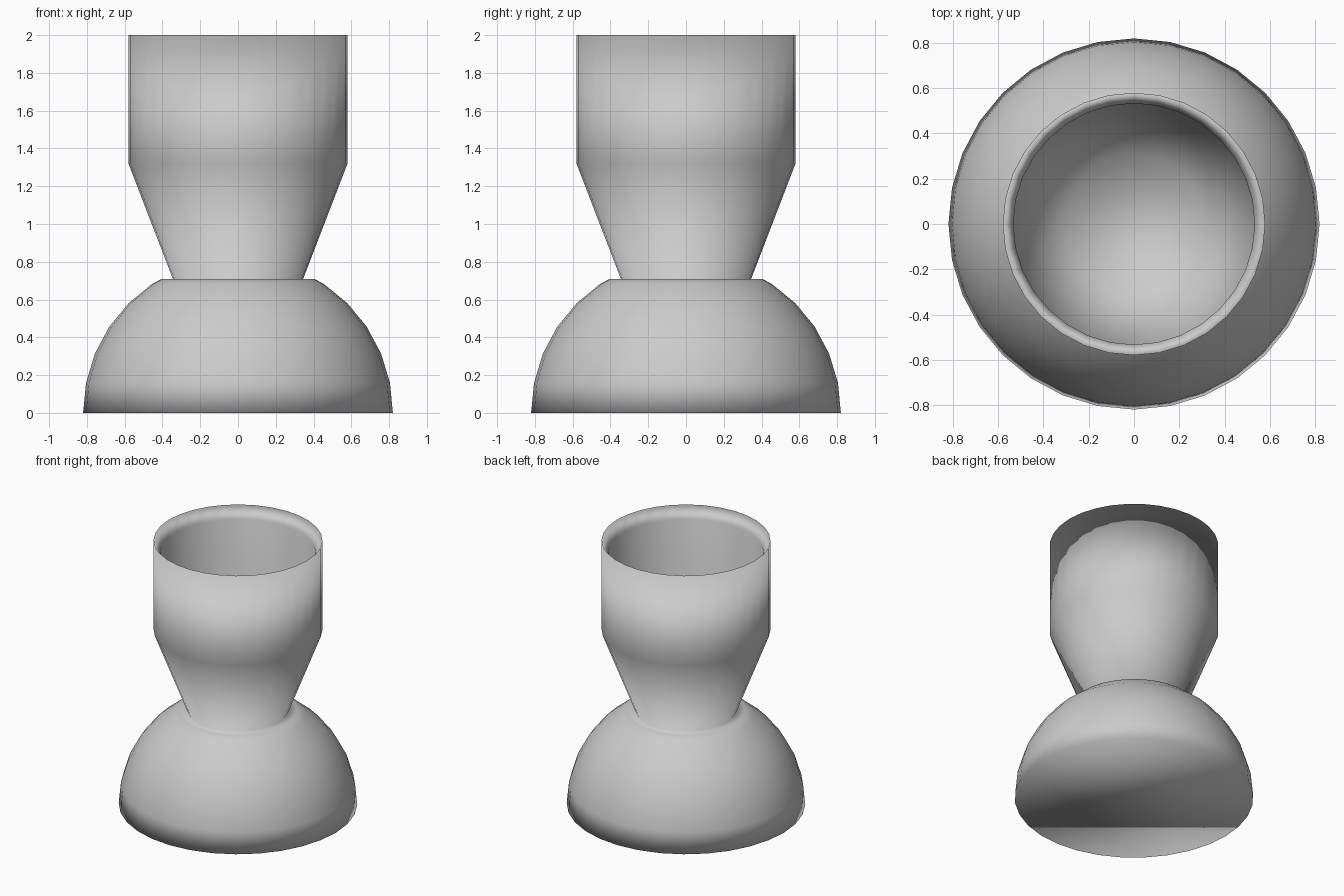
import bpy, bmesh
from math import sin, cos, pi

if "Cube" in bpy.data.objects:
    bpy.data.objects.remove(bpy.data.objects["Cube"])

SIDES = 32
R = 0.82


def lathe(name, profile):
    """Revolve (radius, z) points around z and close both ends with flat caps."""
    bm = bmesh.new()
    rings = []
    for r, z in profile:
        rings.append([bm.verts.new((r * cos(2 * pi * i / SIDES), r * sin(2 * pi * i / SIDES), z))
                      for i in range(SIDES)])
    for low, high in zip(rings, rings[1:]):
        for i in range(SIDES):
            j = (i + 1) % SIDES
            bm.faces.new((low[i], low[j], high[j], high[i]))
    bm.faces.new(rings[0][::-1])
    bm.faces.new(rings[-1])
    bmesh.ops.recalc_face_normals(bm, faces=bm.faces)
    for f in bm.faces:
        f.smooth = True
    mesh = bpy.data.meshes.new(name)
    bm.to_mesh(mesh)
    bm.free()
    obj = bpy.data.objects.new(name, mesh)
    bpy.context.collection.objects.link(obj)
    return obj


# Domed foot: lower rings of a sphere, cut flat on top
foot = [(R * cos(k * pi / 16), R * sin(k * pi / 16)) for k in range(6)]
foot.append((0.404, 0.71))

# Flared stem and straight cup wall
outside = [(0.345, 0.71), (0.58, 1.32), (0.58, 2.0)]

# Sloped lip and hollow inside following the outer shape
inside = [(0.533, 1.91), (0.533, 1.34), (0.31, 0.78)]

lathe("footed_cup", foot + outside + inside)
